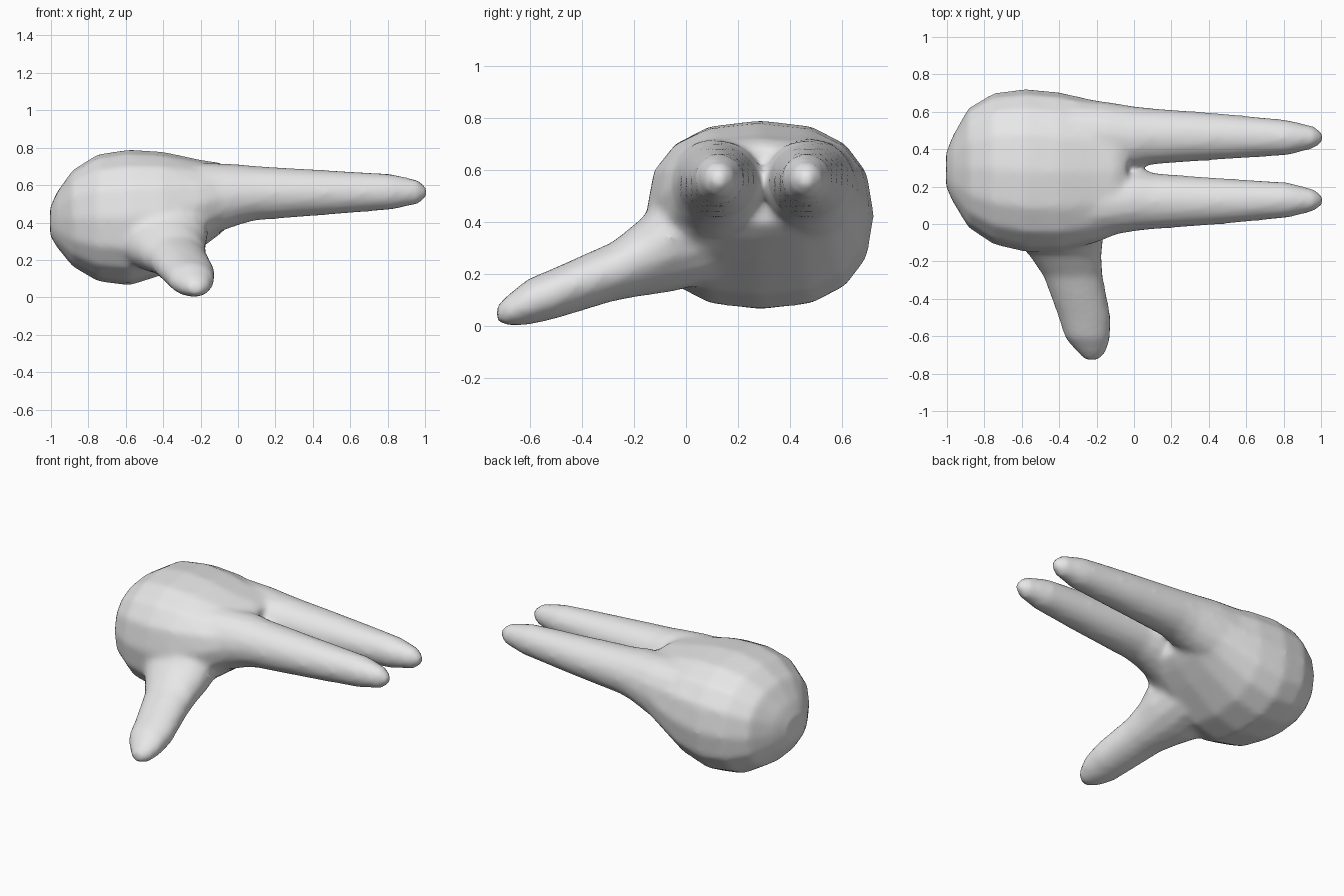
import bpy, bmesh, math
from mathutils import Vector

cube = bpy.data.objects.get("Cube")
if cube:
    bpy.data.objects.remove(cube, do_unlink=True)

grey = bpy.data.materials.new("light grey")
grey.use_nodes = True
grey.diffuse_color = (0.8, 0.8, 0.8, 1)
grey.node_tree.nodes["Principled BSDF"].inputs["Base Color"].default_value = (0.8, 0.8, 0.8, 1)

SIDES = 16


def loft(bm, axis, stations, power=2.0):
    """Closed loft along x or y; a station is (position, side min, side max, z min, z max)."""
    rings = []
    for pos, s0, s1, z0, z1 in stations:
        ring = []
        for i in range(SIDES):
            a = 2 * math.pi * i / SIDES
            c, s = math.cos(a), math.sin(a)
            side = (s0 + s1) / 2 + (s1 - s0) / 2 * math.copysign(abs(c) ** (2 / power), c)
            z = (z0 + z1) / 2 + (z1 - z0) / 2 * math.copysign(abs(s) ** (2 / power), s)
            ring.append(bm.verts.new((pos, side, z) if axis == 'x' else (side, pos, z)))
        rings.append(ring)
    faces = [bm.faces.new(rings[0]), bm.faces.new(rings[-1])]
    for r0, r1 in zip(rings, rings[1:]):
        for i in range(SIDES):
            j = (i + 1) % SIDES
            faces.append(bm.faces.new((r0[i], r0[j], r1[j], r1[i])))
    bmesh.ops.recalc_face_normals(bm, faces=faces)


bm = bmesh.new()

# Rounded palm, narrowing toward the fingers
loft(bm, 'x', [
    (-1.005, 0.20, 0.38, 0.33, 0.48),
    (-0.97, 0.12, 0.47, 0.27, 0.56),
    (-0.885, -0.02, 0.62, 0.165, 0.68),
    (-0.75, -0.11, 0.70, 0.085, 0.765),
    (-0.58, -0.15, 0.722, 0.063, 0.79),
    (-0.40, -0.15, 0.705, 0.12, 0.778),
    (-0.20, -0.10, 0.66, 0.26, 0.735),
    (-0.10, -0.06, 0.64, 0.335, 0.72),
    (-0.04, 0.00, 0.59, 0.39, 0.69),
], power=2.4)

# Two fingers, mirrored about the middle of the palm
MID = 0.295
finger = [
    (-0.35, 0.02, 0.38, 0.28, 0.72),
    (-0.15, 0.01, 0.36, 0.33, 0.72),
    (0.00, 0.00, 0.335, 0.385, 0.713),
    (0.09, 0.022, 0.325, 0.41, 0.703),
    (0.45, 0.048, 0.298, 0.438, 0.682),
    (0.82, 0.072, 0.262, 0.468, 0.66),
    (0.96, 0.108, 0.228, 0.498, 0.628),
    (1.01, 0.145, 0.190, 0.535, 0.59),
]
for side in (-1, 1):
    loft(bm, 'x', [(x, *sorted((MID + side * a, MID + side * b)), z0, z1)
                   for x, a, b, z0, z1 in finger])

# Thumb reaching forward and down
loft(bm, 'y', [
    (-0.728, -0.26, -0.19, 0.02, 0.075),
    (-0.69, -0.30, -0.15, 0.0, 0.115),
    (-0.61, -0.37, -0.125, 0.003, 0.18),
    (-0.50, -0.405, -0.122, 0.028, 0.227),
    (-0.28, -0.485, -0.165, 0.095, 0.325),
    (-0.17, -0.56, -0.172, 0.115, 0.415),
    (-0.06, -0.66, -0.16, 0.13, 0.55),
    (0.15, -0.60, -0.20, 0.18, 0.60),
])

mesh = bpy.data.meshes.new("hand")
bm.to_mesh(mesh)
bm.free()
mesh.materials.append(grey)
hand = bpy.data.objects.new("hand", mesh)
bpy.context.collection.objects.link(hand)

# Fuse the parts into one skin and soften the joins
fuse = hand.modifiers.new("fuse", 'REMESH')
fuse.mode = 'VOXEL'
fuse.voxel_size = 0.02
fuse.use_smooth_shade = True
soften = hand.modifiers.new("soften", 'SMOOTH')
soften.factor = 0.5
soften.iterations = 6
